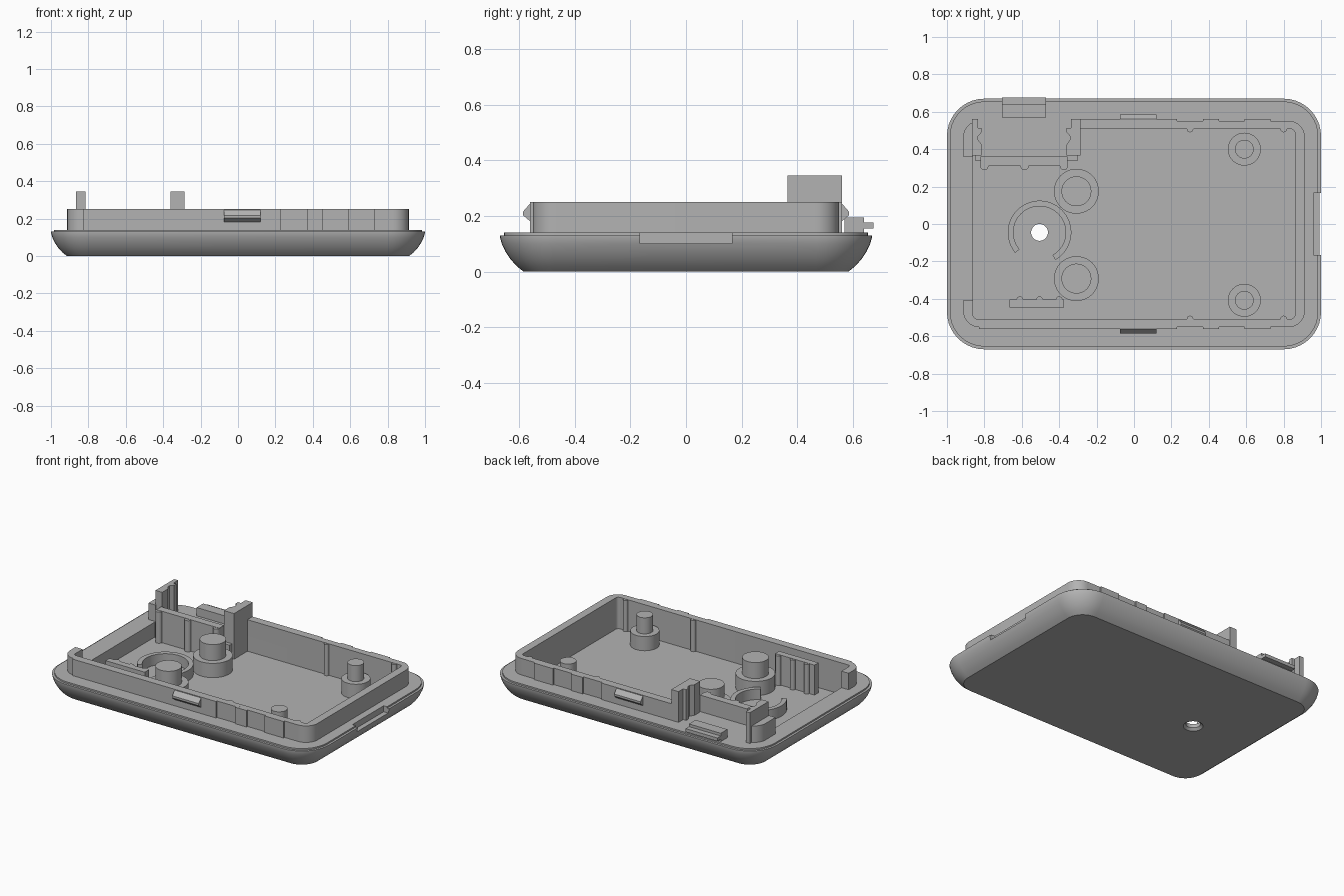
import bpy, bmesh
from math import cos, sin, pi, radians

if "Cube" in bpy.data.objects:
    bpy.data.objects.remove(bpy.data.objects["Cube"])

GREY = (0.45, 0.45, 0.45, 1)
mat = bpy.data.materials.new("matte grey plastic")
mat.use_nodes = True
mat.diffuse_color = GREY
bsdf = mat.node_tree.nodes["Principled BSDF"]
bsdf.inputs["Base Color"].default_value = GREY
bsdf.inputs["Roughness"].default_value = 0.6

FLOOR, LEDGE, RIM, TALL = 0.04, 0.14, 0.25, 0.345


def rounded(hx, hy, r, n=10):
    """Counter-clockwise rounded rectangle outline."""
    pts = []
    for k, (sx, sy) in enumerate([(1, 1), (-1, 1), (-1, -1), (1, -1)]):
        for i in range(n + 1):
            a = (k + i / n) * pi / 2
            pts.append((sx * (hx - r) + r * cos(a), sy * (hy - r) + r * sin(a)))
    return pts


def loft(name, rings, closed=False):
    """Skin a list of (outline, z) rings; cap the ends or close the loop."""
    bm = bmesh.new()
    loops = [[bm.verts.new((x, y, z)) for x, y in pts] for pts, z in rings]
    pairs = list(zip(loops, loops[1:])) + ([(loops[-1], loops[0])] if closed else [])
    for a, b in pairs:
        for i in range(len(a)):
            j = (i + 1) % len(a)
            bm.faces.new((a[i], a[j], b[j], b[i]))
    if not closed:
        bm.faces.new(loops[0][::-1])
        bm.faces.new(loops[-1])
    bmesh.ops.recalc_face_normals(bm, faces=bm.faces)
    me = bpy.data.meshes.new(name)
    bm.to_mesh(me)
    bm.free()
    me.materials.append(mat)
    ob = bpy.data.objects.new(name, me)
    bpy.context.collection.objects.link(ob)
    return ob


def prism(name, pts, z0, z1):
    return loft(name, [(pts, z0), (pts, z1)])


def box(name, x0, x1, y0, y1, z0, z1):
    return prism(name, [(x0, y0), (x1, y0), (x1, y1), (x0, y1)], z0, z1)


def circle(x, y, r, n=40):
    return [(x + r * cos(2 * pi * i / n), y + r * sin(2 * pi * i / n)) for i in range(n)]


def cut(ob, cutter):
    """Subtract the cutter, then discard it."""
    mod = ob.modifiers.new("cut", "BOOLEAN")
    mod.operation, mod.solver, mod.object = "DIFFERENCE", "EXACT", cutter
    bpy.context.view_layer.objects.active = ob
    bpy.ops.object.modifier_apply(modifier=mod.name)
    bpy.data.objects.remove(cutter)


# Tray shell: curved flank, stepped lip, ledge and sunken floor
flank = [(0.085, 0), (0.06, 0.02), (0.038, 0.045), (0.02, 0.072),
         (0.007, 0.1), (0, 0.125), (0, 0.13), (0.015, 0.13), (0.015, LEDGE)]
rings = [(rounded(1 - d, 0.67 - d, 0.2 - d), z) for d, z in flank]
inner = rounded(0.86, 0.507, 0.02)
shell = loft("tray_shell", rings + [(inner, LEDGE), (inner, FLOOR)])
cut(shell, box("notch_cutter", 0.96, 1.1, -0.165, 0.165, 0.1, 0.3))

# Countersunk hole through the floor
hx, hy = -0.505, -0.045
cut(shell, loft("hole_cutter", [(circle(hx, hy, r), z) for r, z in
                                [(0.065, -0.01), (0.06, 0), (0.045, 0.015), (0.045, 0.1)]]))

# Raised rim wall, open on one end and at the back pocket
outer = rounded(0.913, 0.551, 0.085)
wall = loft("rim_wall", [(outer, 0.13), (outer, RIM), (inner, RIM), (inner, 0.13)], True)
cut(wall, box("end_cutter", -1, -0.8, -0.41, 0.36, 0.1, 0.3))
cut(wall, box("pocket_cutter", -0.855, -0.3, 0.3, 0.7, 0.1, 0.3))

# Shallow outer pads, inner half-round ribs and snap latches on both long sides
for side, s in (("front", -1), ("back", 1)):
    start = -0.83 if s < 0 else -0.29
    for i, (x0, x1) in enumerate([(start, 0.23), (0.37, 0.455), (0.59, 0.73)]):
        ya, yb = sorted((s * 0.54, s * 0.561))
        box(f"{side}_wall_pad_{i}", x0, x1, ya, yb, 0.135, RIM)
    for i, x in enumerate((0.3, 0.8)):
        prism(f"{side}_wall_rib_{i}", circle(x, s * 0.507, 0.017, 16), FLOOR, RIM - 0.002)
    loft(f"{side}_latch", [([(-0.075, s * 0.55), (0.12, s * 0.55),
                             (0.12, s * y), (-0.075, s * y)], z)
                           for y, z in [(0.56, 0.18), (0.586, 0.202),
                                        (0.586, 0.216), (0.56, 0.246)]])

# Stepped screw bosses and locating pins
for name, x, y, r, pin in [("large_boss_back", -0.308, 0.175, 0.12, 0.08),
                           ("large_boss_front", -0.308, -0.292, 0.12, 0.08),
                           ("small_boss_back", 0.59, 0.4, 0.088, 0.05),
                           ("small_boss_front", 0.59, -0.408, 0.088, 0.05)]:
    loft(name, [(circle(x, y, q), z) for q, z in
                [(r, FLOOR - 0.01), (r, 0.135), (pin, 0.135), (pin, 0.242)]])

# Open collar around the hole
angles = [radians(-60 + 280 * i / 40) for i in range(41)]
collar = [(hx + 0.17 * cos(a), hy + 0.17 * sin(a)) for a in angles]
collar += [(hx + 0.14 * cos(a), hy + 0.14 * sin(a)) for a in reversed(angles)]
prism("hole_collar", collar, FLOOR - 0.01, 0.11)

# Back pocket: raised floor, cross wall and its ribs
box("pocket_floor", -0.85, -0.3, 0.34, 0.53, FLOOR - 0.01, LEDGE)
box("pocket_wall", -0.82, -0.355, 0.31, 0.36, FLOOR - 0.01, RIM)
for i, x in enumerate((-0.8, -0.585, -0.375)):
    prism(f"pocket_wall_rib_{i}", circle(x, 0.31, 0.022, 16), FLOOR - 0.01, RIM - 0.002)


# Tall guide posts with a V groove in the face toward the pocket
def guide_post(name, back, mid, face):
    d = 0.018 if face > mid else -0.018
    prism(name, [(back, 0.365), (face, 0.365), (face, 0.425), (face - d, 0.45),
                 (face - d, 0.47), (face, 0.49), (face, 0.513), (mid, 0.513),
                 (mid, 0.562), (back, 0.562)], FLOOR, TALL)


guide_post("end_guide_post", -0.865, -0.835, -0.815)
guide_post("middle_guide_post", -0.285, -0.338, -0.36)

# Ribbed upright near the front
box("ribbed_upright", -0.665, -0.375, -0.447, -0.405, FLOOR - 0.01, 0.24)
for i, x in enumerate((-0.61, -0.505, -0.4)):
    prism(f"upright_rib_{i}", circle(x, -0.405, 0.018, 16), FLOOR - 0.01, 0.238)

# Back hook with a thin protruding lip
box("back_hook", -0.705, -0.47, 0.57, 0.64, 0.135, 0.195)
box("back_hook_lip", -0.705, -0.47, 0.63, 0.675, 0.155, 0.177)

# Smooth curved faces, keep edges crisp
for ob in bpy.context.collection.objects:
    if ob.type == "MESH":
        bpy.ops.object.select_all(action="DESELECT")
        ob.select_set(True)
        bpy.context.view_layer.objects.active = ob
        bpy.ops.object.shade_smooth_by_angle(angle=radians(30))
